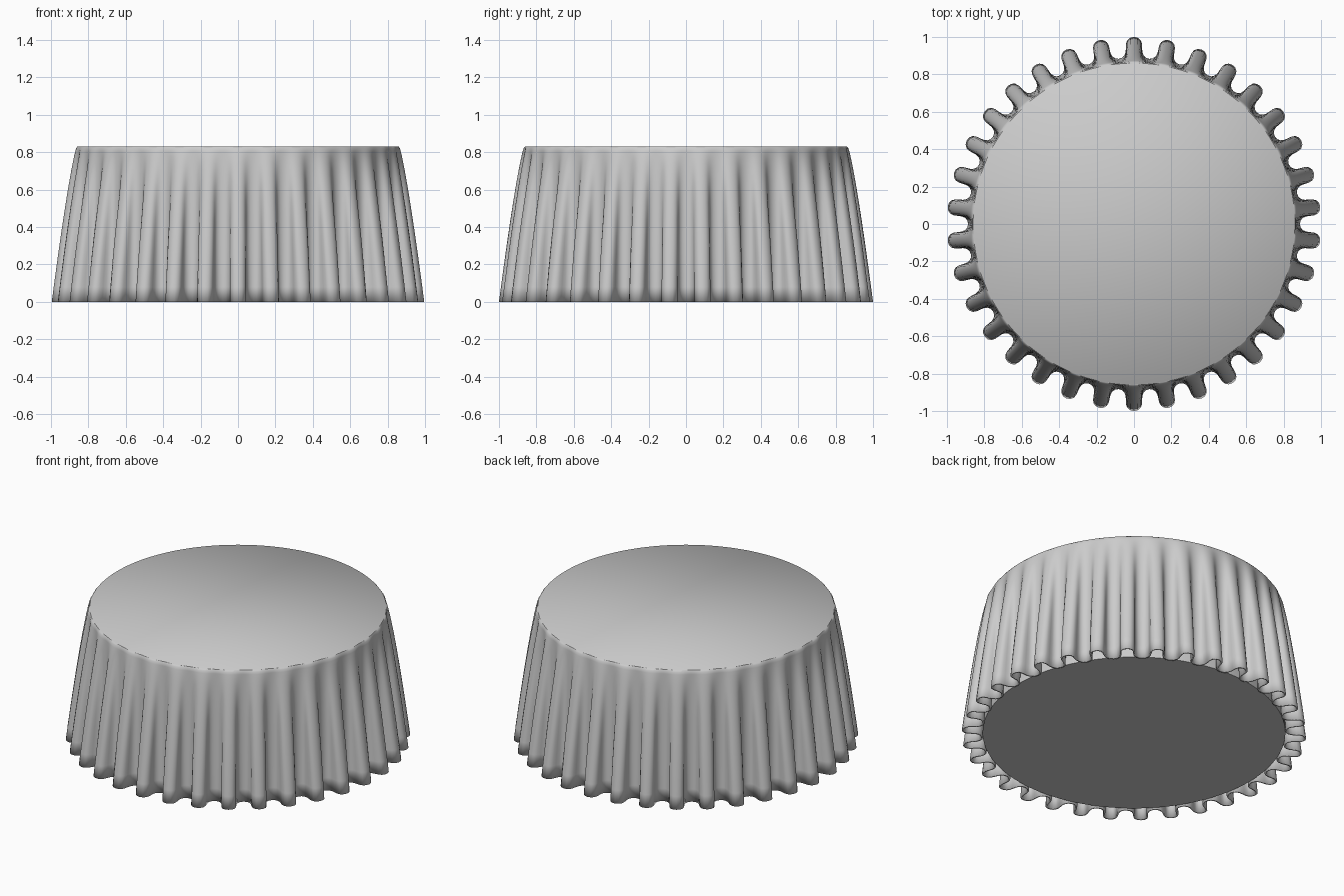
import bpy, bmesh, math

if "Cube" in bpy.data.objects:
    bpy.data.objects.remove(bpy.data.objects["Cube"])

FOLDS = 34          # drape folds around the cloth
STEPS = 16          # points per fold
HEIGHT = 0.83

grey = bpy.data.materials.new("soft grey cloth")
grey.diffuse_color = (0.6, 0.6, 0.6, 1)
grey.use_nodes = True
grey.node_tree.nodes["Principled BSDF"].inputs["Base Color"].default_value = grey.diffuse_color


def finish(name, bm, angle):
    bmesh.ops.recalc_face_normals(bm, faces=bm.faces)
    mesh = bpy.data.meshes.new(name)
    bm.to_mesh(mesh)
    bm.free()
    obj = bpy.data.objects.new(name, mesh)
    bpy.context.collection.objects.link(obj)
    mesh.materials.append(grey)
    bpy.ops.object.select_all(action='DESELECT')
    obj.select_set(True)
    bpy.context.view_layer.objects.active = obj
    bpy.ops.object.shade_smooth_by_angle(angle=math.radians(angle))
    return obj


def cloth_ring(bm, z):
    """One meandering loop: folds deepen toward the hem."""
    t = 1 - z / HEIGHT
    crest = 0.865 + 0.135 * t ** 0.8
    valley = 0.865 + 0.022 * t ** 0.8
    pinch = 0.45 * min(1, t * 1.6) / FOLDS
    loop = []
    for i in range(FOLDS * STEPS):
        phi = 2 * math.pi * i / STEPS
        a = math.pi / 2 + phi / FOLDS + pinch * math.sin(2 * phi)
        r = valley + (crest - valley) * (0.5 + 0.5 * math.cos(phi))
        loop.append(bm.verts.new((r * math.cos(a), r * math.sin(a), z)))
    return loop


# Draped cloth: fluted skirt with a flat round top
bm = bmesh.new()
levels = [0.0, 0.08, 0.17, 0.26, 0.35, 0.44, 0.53, 0.61, 0.68, 0.74, 0.78, 0.805, 0.82]
rings = [cloth_ring(bm, z) for z in levels]
n = FOLDS * STEPS
top = []
for i in range(n):
    a = math.pi / 2 + 2 * math.pi * i / n
    top.append(bm.verts.new((0.86 * math.cos(a), 0.86 * math.sin(a), HEIGHT)))
rings.append(top)
for lo, hi in zip(rings, rings[1:]):
    for i in range(n):
        j = (i + 1) % n
        bm.faces.new((lo[i], lo[j], hi[j], hi[i]))
bm.faces.new(top)
cloth = finish("draped_tablecloth", bm, 50)
solid = cloth.modifiers.new("cloth thickness", 'SOLIDIFY')
solid.thickness = 0.01
solid.offset = -1

# Round body under the cloth, closing the underside
bm = bmesh.new()
bmesh.ops.create_cone(bm, cap_ends=True, segments=128, radius1=0.878, radius2=0.845, depth=0.79)
bmesh.ops.translate(bm, verts=bm.verts, vec=(0, 0, 0.405))
finish("table_body", bm, 30)
